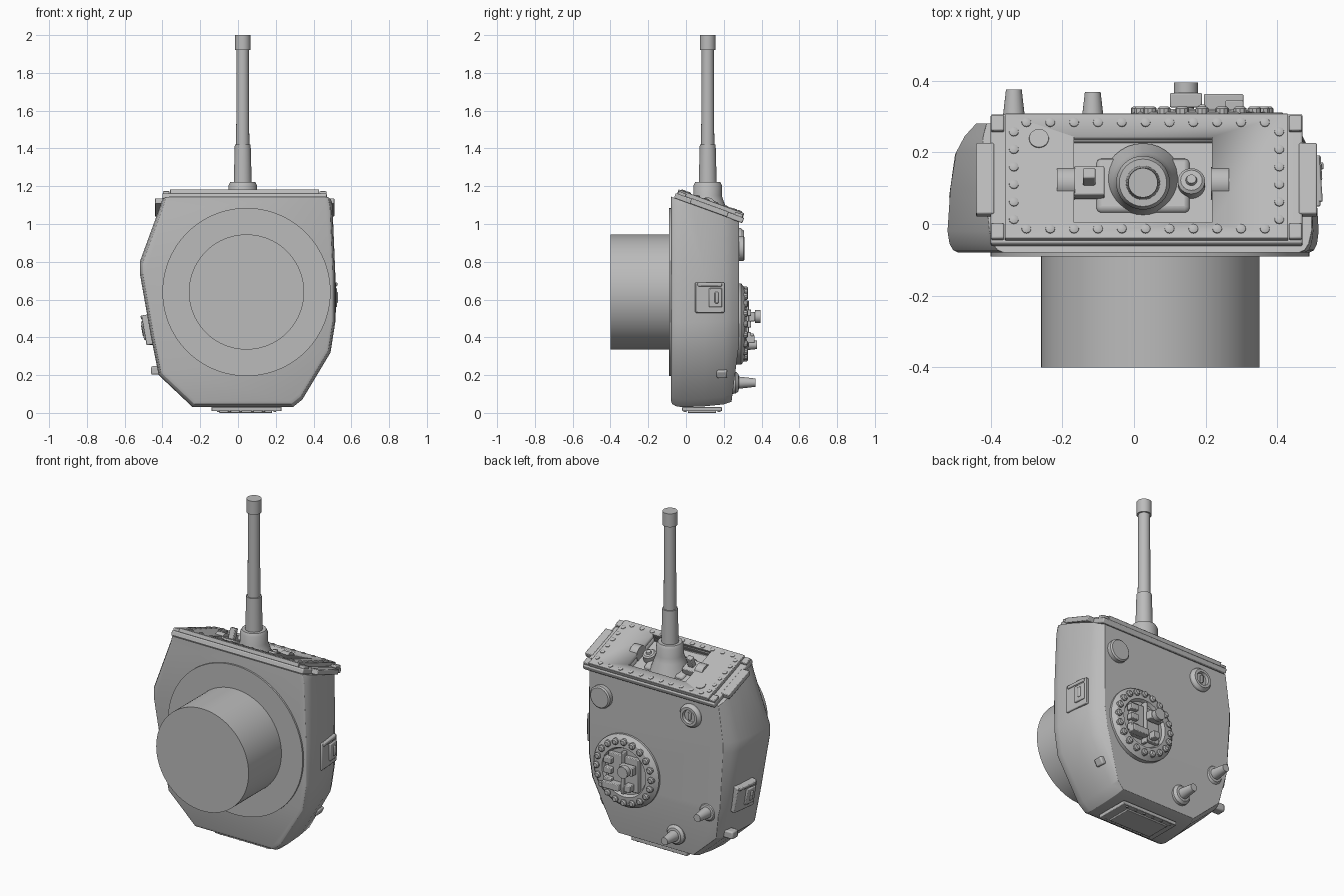
import bpy, bmesh
from math import radians, pi, cos, sin
from mathutils import Matrix, Vector

if "Cube" in bpy.data.objects:
    bpy.data.objects.remove(bpy.data.objects["Cube"])

grey = bpy.data.materials.new("armour_grey")
grey.use_nodes = True
grey.diffuse_color = (0.5, 0.5, 0.5, 1)
grey.node_tree.nodes["Principled BSDF"].inputs["Base Color"].default_value = (0.5, 0.5, 0.5, 1)


def T(x, y, z):
    return Matrix.Translation((x, y, z))


def R(angle, axis):
    return Matrix.Rotation(radians(angle), 4, axis)


def finish(name, bm, bevel=0):
    bmesh.ops.recalc_face_normals(bm, faces=bm.faces)
    mesh = bpy.data.meshes.new(name)
    bm.to_mesh(mesh)
    bm.free()
    mesh.materials.append(grey)
    ob = bpy.data.objects.new(name, mesh)
    bpy.context.collection.objects.link(ob)
    bpy.ops.object.select_all(action='DESELECT')
    ob.select_set(True)
    bpy.context.view_layer.objects.active = ob
    bpy.ops.object.shade_smooth_by_angle(angle=radians(32))
    if bevel:
        mod = ob.modifiers.new("bevel", 'BEVEL')
        mod.width, mod.segments = bevel, 2
        mod.limit_method, mod.angle_limit = 'ANGLE', radians(32)
    return ob


def boxes(name, items, bevel=0.004):
    """Each item is a placement matrix and a full size."""
    bm = bmesh.new()
    for m, size in items:
        bmesh.ops.create_cube(bm, size=1, matrix=m @ Matrix.Diagonal((*size, 1)))
    return finish(name, bm, bevel)


def skin(bm, rings):
    for a, b in zip(rings, rings[1:]):
        for i in range(len(a)):
            j = (i + 1) % len(a)
            bm.faces.new((a[i], a[j], b[j], b[i]))
    bm.faces.new(rings[0])
    bm.faces.new(rings[-1])


def lathe(name, profile, places, seg=32):
    """Turn a (radius, height) profile around z at every placement."""
    bm = bmesh.new()
    for m in places:
        skin(bm, [[bm.verts.new(m @ Vector((r * cos(2 * pi * i / seg), r * sin(2 * pi * i / seg), h)))
                   for i in range(seg)] for r, h in profile])
    return finish(name, bm)


BACK, FRONT = R(-90, 'X'), R(90, 'X')
ROOF = T(0.035, 0.135, 1.12) @ R(-20, 'X')

# Body: front outline blending to a narrower rear outline
front = [(-.24, .03), (.29, .03), (.34, .07), (.49, .32), (.515, .48), (.515, .74), (.50, 1.1), (.48, 1.2),
         (-.38, 1.2), (-.41, 1.1), (-.52, .80), (-.52, .74), (-.46, .4), (-.42, .2)]
rear = [(-.20, .08), (.27, .08), (.31, .12), (.42, .37), (.44, .5), (.44, .72), (.44, 1.1), (.43, 1.2),
        (-.38, 1.2), (-.40, 1.1), (-.44, .80), (-.44, .74), (-.42, .4), (-.37, .21)]
bm = bmesh.new()
rings = []
for y, scale, blend in [(-.08, .945, 0), (-.073, .972, 0), (-.055, .99, 0), (-.02, 1, 0), (.1, 1, .1),
                        (.2, 1, .3), (.245, 1, .6), (.28, 1, 1)]:
    ring = []
    for f, b in zip(front, rear):
        p = Vector(f).lerp(Vector(b), blend)
        p = Vector((.045, .64)).lerp(p, scale)
        ring.append(bm.verts.new((p.x, y, p.y)))
    rings.append(ring)
skin(bm, rings)
# Trim the lower back and the sloping roof
for co, no in [((0, .28, .36), (0, 1, -.13)),
               (ROOF @ Vector((0, 0, -.05)), ROOF.to_3x3() @ Vector((0, 0, 1)))]:
    cut = bmesh.ops.bisect_plane(bm, geom=bm.verts[:] + bm.edges[:] + bm.faces[:],
                                 plane_co=co, plane_no=no, clear_outer=True)
    edges = [e for e in cut['geom_cut'] if isinstance(e, bmesh.types.BMEdge)]
    bmesh.ops.contextual_create(bm, geom=edges)
finish("turret_body", bm, 0.012)

# Front ring and drum
lathe("front_ring", [(.445, 0), (.445, .012)], [T(.045, -.078, .64) @ FRONT], 96)
lathe("front_drum", [(.305, 0), (.305, .32)], [T(.045, -.08, .64) @ FRONT], 96)

# Roof plates with an opening for the mount
lower = boxes("roof_lower_plate", [(ROOF @ T(0, 0, -.038), (.87, .385, .03))], 0.006)
upper = boxes("roof_upper_plate", [(ROOF @ T(0, 0, -.012), (.79, .37, .024))], 0.003)
cutter = boxes("opening_cutter", [(ROOF @ T(-.01, -.012, 0), (.385, .255, .2))], 0)
cutter.hide_render = True
for ob in (lower, upper):
    mod = ob.modifiers.new("opening", 'BOOLEAN')
    mod.operation, mod.object, mod.solver = 'DIFFERENCE', cutter, 'EXACT'
    bpy.context.view_layer.objects.active = ob
    for m in list(ob.modifiers):
        bpy.ops.object.modifier_apply(modifier=m.name)
bpy.data.objects.remove(cutter)

boxes("roof_end_brackets", [(ROOF @ T(s * .45, 0, -.035), (.05, .21, .03)) for s in (-1, 1)])
boxes("roof_corner_clips", [(ROOF @ T(s * .415, t * .16, -.018), (.036, .045, .02))
                            for s in (-1, 1) for t in (-1, 1)])
spots = [(-.335 + .0665 * i, s) for i in range(11) for s in (-.158, .158)]
spots += [(s * .37, -.13 + .052 * i) for i in range(6) for s in (-1, 1)]
lathe("roof_bolts", [(.014, -.003), (.013, .003), (.007, .006)], [ROOF @ T(x, v, 0) for x, v in spots], 12)
lathe("roof_cap", [(.028, -.002), (.027, .004)], [ROOF @ T(-.3, .11, 0)], 24)

# Mount fittings inside the opening
boxes("mount_bed", [(ROOF @ T(-.01, -.012, -.05), (.26, .16, .03))], 0.014)
lathe("mount_trunnions", [(.045, -.025), (.045, .025)],
      [ROOF @ T(x, -.012, -.03) @ R(90, 'Y') for x in (-.225, .205)], 24)
boxes("latch_block", [(ROOF @ T(-.16, -.012, -.025), (.085, .085, .04)),
                      (ROOF @ T(-.16, -.012, .02), (.035, .03, .07))])
lathe("mount_bolt", [(.038, -.05), (.038, -.012), (.03, -.005), (.016, -.005), (.013, .006)],
      [ROOF @ T(.125, -.012, 0)], 24)

# Antenna
lathe("antenna_base", [(.11, 1.05), (.085, 1.12), (.075, 1.15), (.075, 1.205), (.066, 1.222)], [T(.025, .115, 0)])
lathe("antenna_sleeve", [(.048, 1.2), (.042, 1.42)], [T(.025, .115, 0)])
lathe("antenna_rod", [(.035, 1.4), (.032, 1.93)], [T(.025, .115, 0)])
lathe("antenna_tip", [(.041, 1.92), (.041, 2.0)], [T(.025, .115, 0)])

# Rear hatch with a bolted rim, hinges and handle
HATCH = T(.19, .28, .47) @ BACK
lathe("hatch_rim", [(.215, -.02), (.215, .012), (.19, .032), (.145, .036), (.135, .018)], [HATCH], 48)
lathe("hatch_bolts", [(.019, 0), (.019, .042), (.012, .048)],
      [HATCH @ R(18 * i, 'Z') @ T(.18, 0, 0) for i in range(20)], 10)
AT = T(.19, .28, .47)
boxes("hatch_door", [(AT @ T(.055, .025, 0), (.09, .03, .2)), (AT @ T(-.055, .025, 0), (.09, .03, .2)),
                     (AT @ T(0, .035, 0), (.02, .035, .25))])
boxes("hatch_hinges", [(AT @ T(.09, .045, z), (.05, .04, .035)) for z in (-.06, 0, .06)])
boxes("hatch_lock", [(AT @ T(.06, .06, -.08), (.11, .045, .04)), (AT @ T(-.05, .055, -.07), (.04, .05, .04)),
                     (AT @ T(-.045, .065, .04), (.09, .04, .05))])
lathe("hatch_knob", [(.022, .03), (.022, .085), (.034, .085), (.034, .115)], [AT @ T(-.045, 0, .04) @ BACK], 20)

# Rear port cover, round lock and pegs
lathe("port_cover", [(.066, -.01), (.066, .024), (.058, .031)], [T(.355, .28, .87) @ BACK])
lathe("round_lock", [(.07, -.01), (.068, .01), (.055, .026), (.04, .026), (.036, .01)], [T(-.23, .28, .91) @ BACK])
boxes("round_lock_bar", [(T(-.23, .292, .91), (.016, .02, .045))])
lathe("rear_pegs", [(.06, -.03), (.058, .005), (.045, .02), (.032, .022), (.022, .11)],
      [T(-.335, .265, .36) @ BACK, T(-.115, .258, .16) @ BACK], 24)

# Side latches and small lugs
for name, m in [("left_side_latch", T(.495, .125, .61) @ R(4, 'Z')),
                ("right_side_latch", T(-.468, .13, .44) @ R(172, 'Z') @ R(10, 'Y'))]:
    boxes(name, [(m, (.04, .155, .16)), (m @ T(.015, .03, 0), (.03, .07, .1)),
                 (m @ T(.025, .035, 0), (.022, .02, .06)), (m @ T(.012, 0, .07), (.03, .13, .02))], 0.005)
boxes("side_lugs", [(T(.385, .19, .215) @ R(28, 'Y'), (.06, .055, .045)),
                    (T(-.425, .19, .225), (.07, .055, .045))], 0.008)

# Bottom access plate
boxes("bottom_plate", [(T(.045, .085, .02), (.37, .21, .022)), (T(.04, .085, .007), (.28, .15, .014))], 0.003)
lathe("bottom_bolts", [(.007, .0), (.007, .012)],
      [T(.045 + x * .03, .085 + s * .09, .004) for x in range(-5, 6, 2) for s in (-1, 1)], 8)
